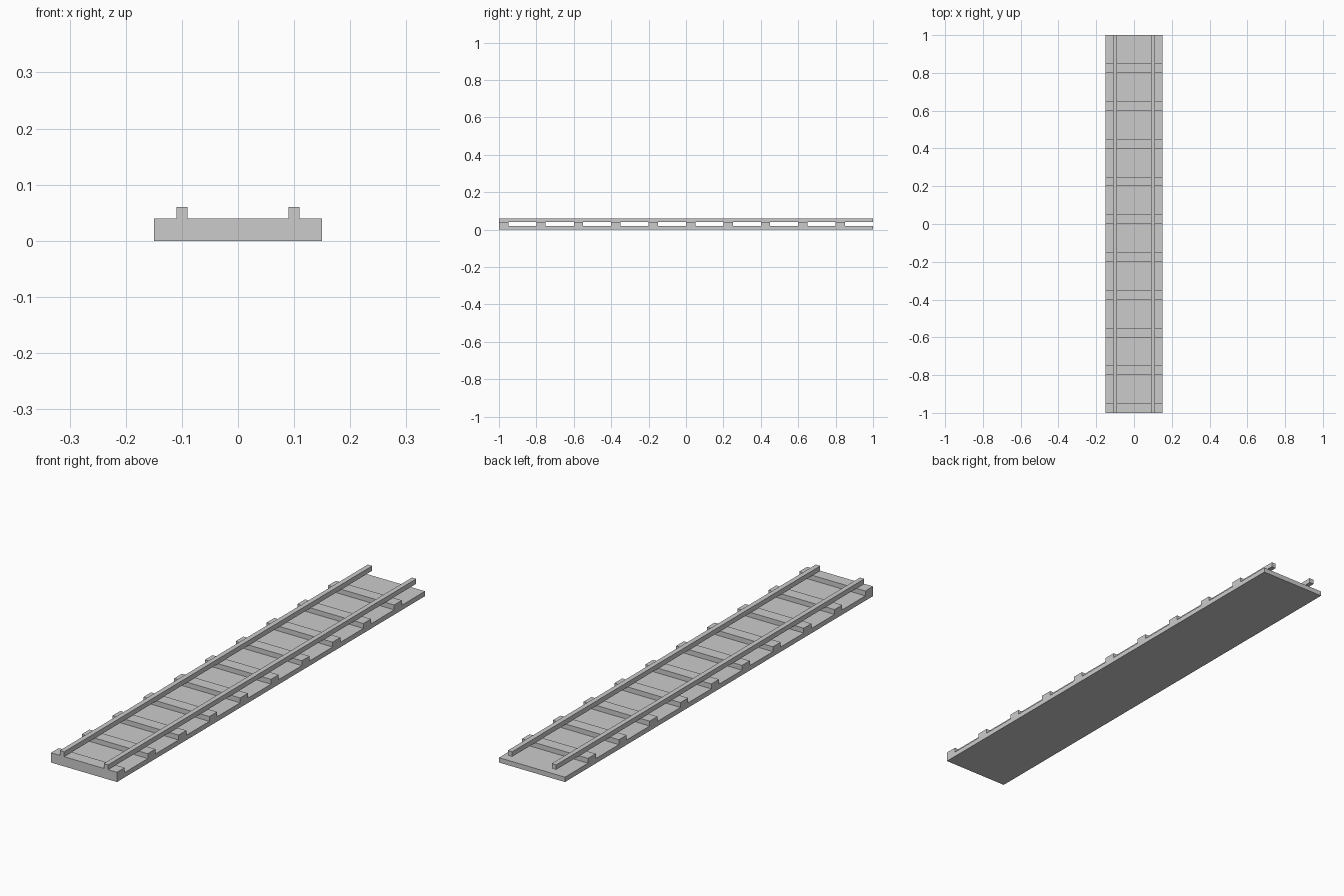
import bpy

if "Cube" in bpy.data.objects:
    bpy.data.objects.remove(bpy.data.objects["Cube"])


def box(name, x, y, z):
    """Box from (min, max) ranges on each axis."""
    size = [r[1] - r[0] for r in (x, y, z)]
    centre = [(r[0] + r[1]) / 2 for r in (x, y, z)]
    bpy.ops.mesh.primitive_cube_add(size=1, location=centre)
    ob = bpy.context.object
    ob.name = name
    ob.scale = size
    bpy.ops.object.transform_apply(location=False, rotation=False, scale=True)
    return ob


# Flat track bed
box("track_bed", (-0.15, 0.15), (-1, 1), (0, 0.02))

# Ten evenly spaced sleepers, the first flush with the front end
for i in range(10):
    y = -1 + 0.2 * i
    box(f"sleeper_{i + 1}", (-0.15, 0.15), (y, y + 0.05), (0.02, 0.04))

# Two rails resting on the sleepers
for side, x in (("left", -0.1), ("right", 0.1)):
    box(f"{side}_rail", (x - 0.01, x + 0.01), (-1, 1), (0.04, 0.06))
